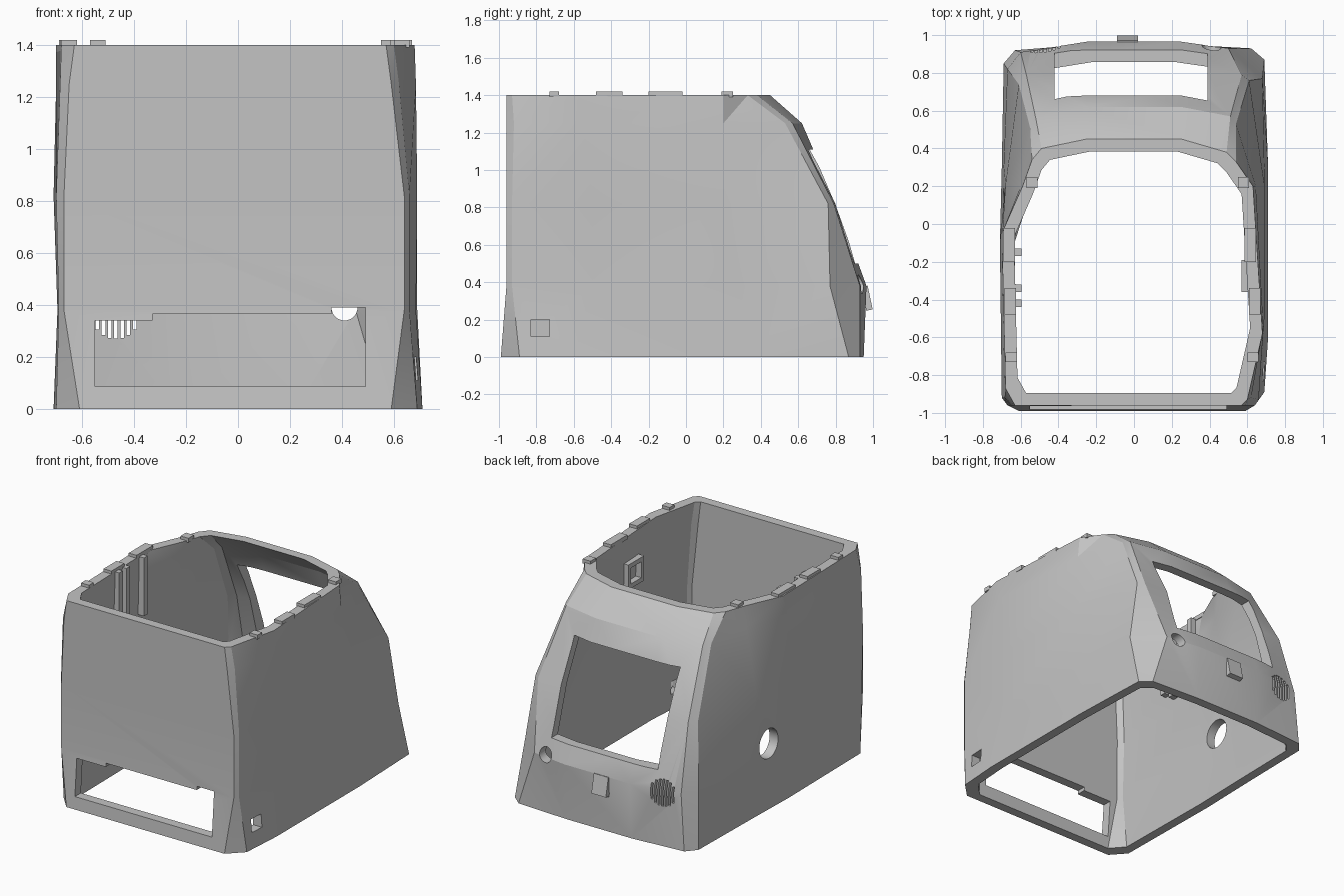
import bpy
import bmesh
import math
from mathutils import Vector, Matrix

cube = bpy.data.objects.get("Cube")
if cube:
    bpy.data.objects.remove(cube, do_unlink=True)

grey = bpy.data.materials.new("light grey plastic")
grey.use_nodes = True
COLOUR = (0.55, 0.55, 0.55, 1)
grey.diffuse_color = COLOUR
grey.node_tree.nodes["Principled BSDF"].inputs["Base Color"].default_value = COLOUR

WALL = 0.065


def finish(name, bm):
    bmesh.ops.recalc_face_normals(bm, faces=bm.faces)
    mesh = bpy.data.meshes.new(name)
    bm.to_mesh(mesh)
    bm.free()
    mesh.materials.append(grey)
    ob = bpy.data.objects.new(name, mesh)
    bpy.context.scene.collection.objects.link(ob)
    return ob


def box(name, x, y, z, tilt=0):
    """Box from (min, max) ranges, tilted about x through its centre."""
    bm = bmesh.new()
    centre = Vector([sum(r) / 2 for r in (x, y, z)])
    size = [r[1] - r[0] for r in (x, y, z)]
    m = Matrix.Translation(centre) @ Matrix.Rotation(tilt, 4, 'X') @ Matrix.Diagonal((*size, 1))
    bmesh.ops.create_cube(bm, size=1, matrix=m)
    return finish(name, bm)


def rod(name, centre, radius, length, axis):
    bm = bmesh.new()
    m = Matrix.Translation(centre) @ Matrix.Rotation(math.pi / 2, 4, axis)
    bmesh.ops.create_cone(bm, cap_ends=True, segments=32, radius1=radius,
                          radius2=radius, depth=length, matrix=m)
    return finish(name, bm)


def inner_ring(ring):
    """Outline shrunk by the wall thickness on every side."""
    xs, ys = [p.x for p in ring], [p.y for p in ring]
    mid = Vector(((min(xs) + max(xs)) / 2, (min(ys) + max(ys)) / 2))
    kx = 1 - 2 * WALL / (max(xs) - min(xs))
    ky = 1 - 2 * WALL / (max(ys) - min(ys))
    return [Vector((mid.x + (p.x - mid.x) * kx, mid.y + (p.y - mid.y) * ky)) for p in ring]


# Half outlines at rising heights, from front corner round to the back
heights = (0, .38, .82, 1.25, 1.4)
left_side = [
    [(.59, -.99), (.69, -.89), (.71, -.6), (.71, .3), (.69, .87), (.62, .93), (.25, .95)],
    [(.64, -.96), (.66, -.93), (.685, -.5), (.69, .3), (.68, .77), (.5, .93), (.25, .965)],
    [(.64, -.96), (.66, -.93), (.69, -.5), (.69, .21), (.61, .76), (.57, .79), (.25, .805)],
    [(.59, -.96), (.62, -.92), (.685, -.55), (.645, .2), (.54, .53), (.51, .57), (.25, .62)],
    [(.57, -.96), (.6, -.93), (.68, -.58), (.63, .2), (.54, .33), (.49, .38), (.25, .45)],
]
right_side = [
    [(.61, -.99), (.7, -.89), (.71, -.1), (.7, .3), (.69, .85), (.63, .92), (.25, .95)],
    [(.67, -.96), (.69, -.92), (.695, -.1), (.69, .3), (.67, .82), (.6, .91), (.25, .965)],
    [(.67, -.96), (.7, -.92), (.71, -.1), (.68, .21), (.61, .74), (.57, .79), (.25, .805)],
    [(.65, -.96), (.685, -.92), (.7, -.1), (.6, .2), (.55, .51), (.52, .56), (.25, .62)],
    [(.63, -.96), (.68, -.87), (.7, -.05), (.59, .2), (.54, .34), (.49, .4), (.25, .45)],
]
bm = bmesh.new()
outer, inner = [], []
for z, left, right in zip(heights, left_side, right_side):
    ring = [Vector(p) for p in left] + [Vector((-x, y)) for x, y in reversed(right)]
    for store, pts in ((outer, ring), (inner, inner_ring(ring))):
        store.append([bm.verts.new((p.x, p.y, z)) for p in pts])
loop = outer + inner[::-1]
for r in range(len(loop)):
    low, high = loop[r], loop[(r + 1) % len(loop)]
    for i in range(len(low)):
        j = (i + 1) % len(low)
        bm.faces.new((low[i], low[j], high[j], high[i]))
bmesh.ops.triangulate(bm, faces=bm.faces)
shell = finish("shell", bm)

# Openings
cutters = [
    box("rear_window_cut", (-.42, .39), (.45, 1.2), (.50, 1.11)),
    box("front_slot_cut", (-.55, .49), (-1.2, -.75), (.085, .34)),
    box("front_slot_step_cut", (-.33, .49), (-1.2, -.75), (.30, .365)),
    box("front_slot_notch_cut", (.36, .49), (-1.2, -.75), (.33, .39)),
    box("side_port_cut", (.55, .9), (-.83, -.73), (.11, .20)),
    rod("side_hole_cut", (-.7, .09, .44), .10, .4, 'Y'),
    rod("rear_hole_cut", (.41, .93, .39), .05, .4, 'X'),
]
for k in range(-3, 4):
    h = math.sqrt(.09 ** 2 - (k * .024) ** 2)
    x = -.47 + k * .024
    cutters.append(box("speaker_slit_cut", (x - .007, x + .007), (.7, 1.2), (.36 - h, .36 + h)))
for c in cutters:
    mod = shell.modifiers.new(c.name, 'BOOLEAN')
    mod.operation = 'DIFFERENCE'
    mod.solver = 'EXACT'
    mod.object = c
result = bpy.data.meshes.new_from_object(
    shell.evaluated_get(bpy.context.evaluated_depsgraph_get()))
shell.modifiers.clear()
shell.data = result
for c in cutters:
    bpy.data.objects.remove(c, do_unlink=True)
bpy.ops.object.select_all(action='DESELECT')
shell.select_set(True)
bpy.context.view_layer.objects.active = shell
bpy.ops.object.shade_smooth_by_angle(angle=math.radians(20))

# Locating tabs along both top edges, as (y range, left x, right x)
for y0, y1, left_x, right_x in ((-.73, -.68, .66, .68), (-.48, -.34, .67, .685),
                                (-.20, -.02, .645, .69), (.19, .25, .61, .57)):
    box("left_top_tab", (left_x - .06, left_x), (y0, y1), (1.39, 1.42))
    box("right_top_tab", (-right_x, .06 - right_x), (y0, y1), (1.39, 1.42))

# Guide ribs inside the right wall
for y, bottom in ((-.42, .95), (-.34, .9), (-.15, 1.0)):
    box("guide_rib", (-.65, -.595), (y - .02, y + .02), (bottom, 1.4))

# Square clip inside the left wall
for ys, zs in (((-.36, -.33), (1.05, 1.22)), ((-.22, -.19), (1.05, 1.22)),
               ((-.33, -.22), (1.05, 1.08)), ((-.33, -.22), (1.19, 1.22))):
    box("inner_clip", (.57, .63), ys, zs)

# Raised rear plate
box("rear_plate", (-.09, .02), (.95, .985), (.25, .38), math.radians(12))
